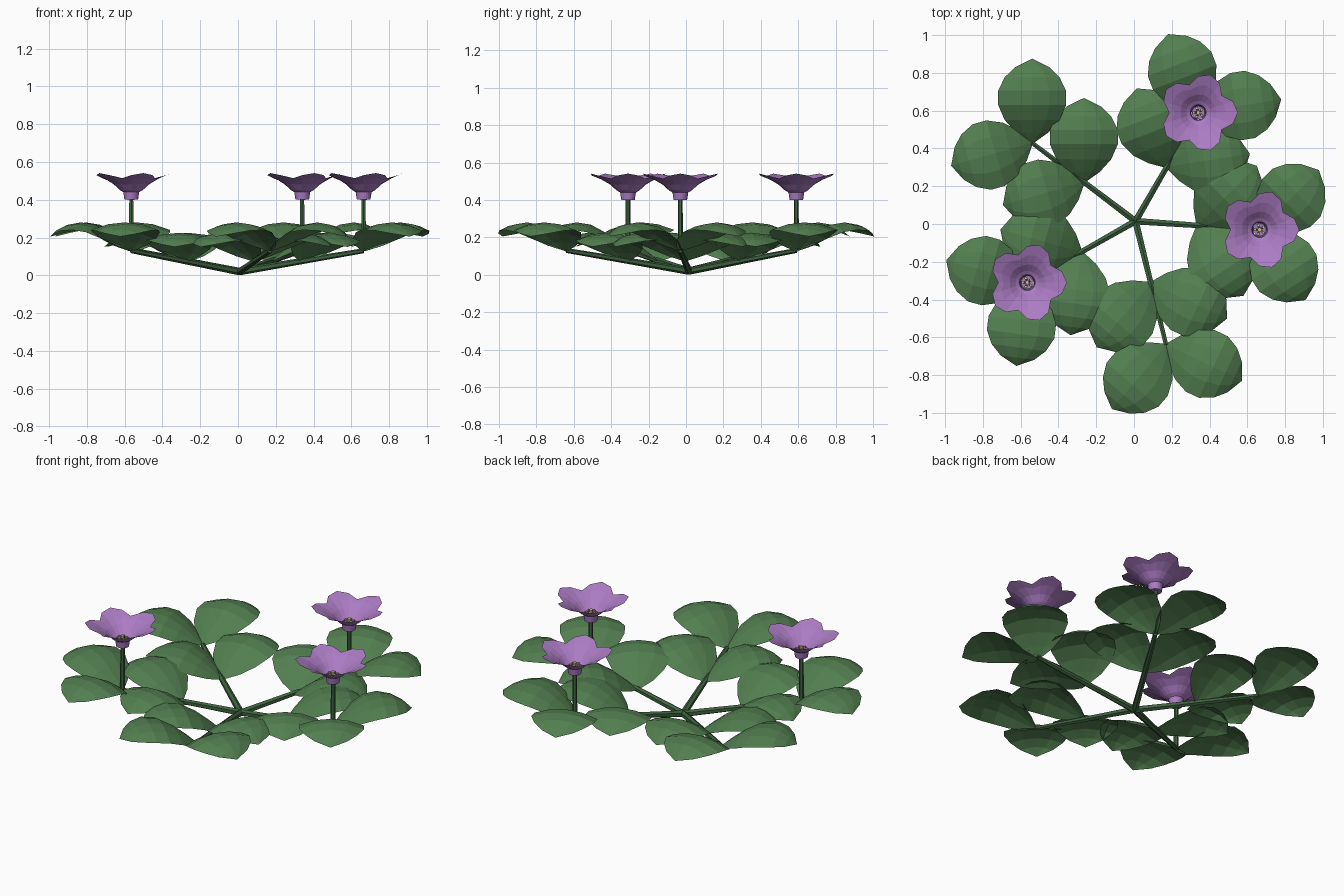
import bpy, bmesh
from math import sin, cos, pi, atan2, radians
from mathutils import Vector

cube = bpy.data.objects.get("Cube")
if cube:
    bpy.data.objects.remove(cube, do_unlink=True)


def material(name, color):
    m = bpy.data.materials.new(name)
    m.use_nodes = True
    m.diffuse_color = (*color, 1)
    bsdf = m.node_tree.nodes["Principled BSDF"]
    bsdf.inputs["Base Color"].default_value = (*color, 1)
    bsdf.inputs["Roughness"].default_value = 0.8
    return m


LEAF = material("leaf green", (0.085, 0.21, 0.08))
STEM = material("stem green", (0.05, 0.125, 0.05))
PETAL = material("petal lilac", (0.41, 0.20, 0.55))
POLLEN = material("pollen cream", (0.62, 0.52, 0.26))


def grid_object(name, rows, mat, closed=False):
    """Skin a list of equally long point rows with quads."""
    bm = bmesh.new()
    rings = [[bm.verts.new(p) for p in row] for row in rows]
    n = len(rows[0])
    for a, b in zip(rings, rings[1:]):
        for i in range(n if closed else n - 1):
            j = (i + 1) % n
            bm.faces.new((a[i], a[j], b[j], b[i]))
    bmesh.ops.remove_doubles(bm, verts=bm.verts, dist=0.0005)
    mesh = bpy.data.meshes.new(name)
    bm.to_mesh(mesh)
    bm.free()
    mesh.materials.append(mat)
    ob = bpy.data.objects.new(name, mesh)
    bpy.context.collection.objects.link(ob)
    return ob


def rod(name, start, end, r1, r2, mat, sides=6):
    """Tapered rod between two points."""
    start, end = Vector(start), Vector(end)
    turn = (end - start).to_track_quat("Z", "Y")
    bm = bmesh.new()
    bmesh.ops.create_cone(bm, cap_ends=True, segments=sides, radius1=r1,
                          radius2=r2, depth=(end - start).length)
    mesh = bpy.data.meshes.new(name)
    bm.to_mesh(mesh)
    bm.free()
    mesh.materials.append(mat)
    ob = bpy.data.objects.new(name, mesh)
    ob.location = (start + end) / 2
    ob.rotation_euler = turn.to_euler()
    bpy.context.collection.objects.link(ob)


# Leaf outline: distance along, half width, height of the midrib
LEAF_PROFILE = [(0, 0.01, 0), (0.12, 0.085, 0.045), (0.27, 0.145, 0.095),
                (0.45, 0.18, 0.138), (0.62, 0.18, 0.15), (0.78, 0.145, 0.138),
                (0.9, 0.09, 0.112), (1, 0, 0.075)]


def leaf(name, base, angle, length=0.445):
    along = Vector((cos(angle), sin(angle), 0))
    across = Vector((-sin(angle), cos(angle), 0))
    rows = []
    for t, w, h in LEAF_PROFILE:
        row = []
        for s in (1, 0.5, 0, -0.5, -1):
            droop = 0.04 * s * s * w / 0.18
            row.append(base + along * t * length + across * s * w
                       + Vector((0, 0, h - droop)))
        rows.append(row)
    grid_object(name, rows, LEAF)


# Corolla rings: radius, height, lobe strength
COROLLA = [(0.036, 0.40, 0), (0.042, 0.44, 0), (0.062, 0.452, 0),
           (0.095, 0.482, 0.1), (0.14, 0.508, 0.4), (0.187, 0.526, 1)]
LOBE_REACH = (0.023, 0.006, -0.033, 0.006)
LOBE_RISE = (0.015, 0.004, -0.012, 0.004)


def flower(x, y, foot):
    rod("flower_stalk", (x, y, foot), (x, y, 0.42), 0.014, 0.012, STEM)
    rows = []
    for r, z, k in COROLLA:
        row = []
        for i in range(20):
            a = i * pi / 10
            rr = r + k * LOBE_REACH[i % 4]
            row.append((x + rr * cos(a), y + rr * sin(a),
                        z + k * LOBE_RISE[i % 4]))
        rows.append(row)
    grid_object("corolla", rows, PETAL, closed=True)
    # Throat: stamens around a central pistil
    rod("corolla_floor", (x, y, 0.40), (x, y, 0.405), 0.035, 0.035, PETAL, 10)
    rod("pistil", (x, y, 0.40), (x, y, 0.465), 0.009, 0.012, POLLEN)
    for i in range(5):
        a = (i + 0.5) * 2 * pi / 5
        dx, dy = cos(a), sin(a)
        rod("stamen", (x + 0.015 * dx, y + 0.015 * dy, 0.40),
            (x + 0.024 * dx, y + 0.024 * dy, 0.455), 0.005, 0.008, POLLEN)


# Branches: tip x, tip y, left and right leaf spread, bears a flower
BRANCHES = [(0.665, -0.03, 49, 53, True), (0.34, 0.59, 51, 51, True),
            (-0.54, 0.43, 53, 53, False), (-0.565, -0.31, 53, 45, True),
            (0.17, -0.64, 51, 54, False)]
ROOT = Vector((0.008, 0.015, 0.02))

for x, y, left, right, blooms in BRANCHES:
    tip = Vector((x, y, 0.13))
    heading = atan2(y - ROOT.y, x - ROOT.x)
    rod("branch", ROOT, tip, 0.02, 0.013, STEM)
    for label, part in (("inner_leaf", 0.5), ("outer_leaf", 1)):
        base = ROOT.lerp(tip, part)
        leaf(label, base, heading + radians(left))
        leaf(label, base, heading - radians(right))
    if blooms:
        flower(x, y, tip.z)
